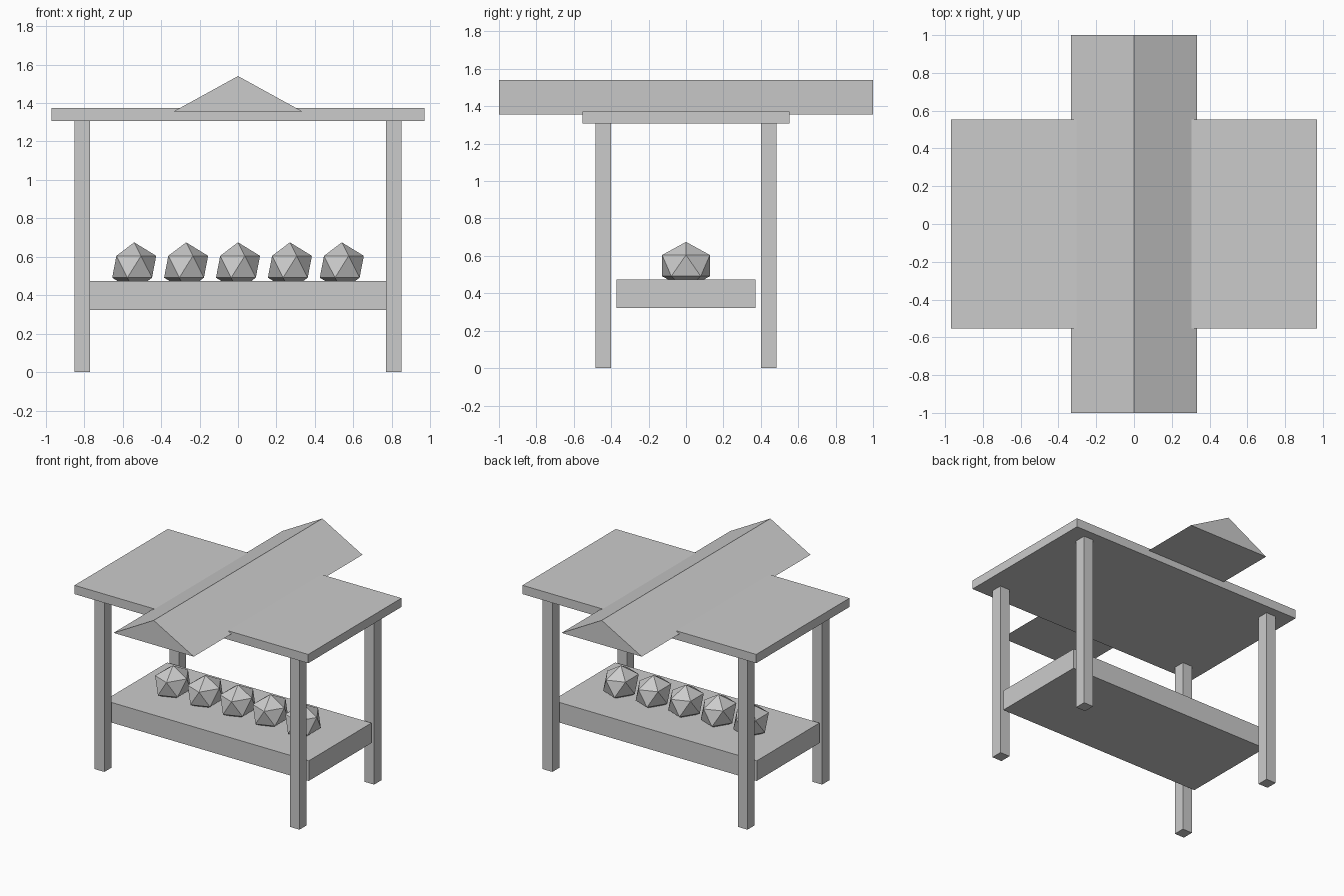
import bpy
import bmesh
from mathutils import Matrix, Vector

cube = bpy.data.objects.get("Cube")
if cube:
    bpy.data.objects.remove(cube, do_unlink=True)

# Single plain grey for the whole stall
grey = bpy.data.materials.new("plain_grey")
grey.use_nodes = True
colour = (0.6, 0.6, 0.6, 1.0)
grey.diffuse_color = colour
grey.node_tree.nodes["Principled BSDF"].inputs["Base Color"].default_value = colour


def add_object(name, bm):
    bmesh.ops.recalc_face_normals(bm, faces=bm.faces)
    mesh = bpy.data.meshes.new(name)
    bm.to_mesh(mesh)
    bm.free()
    mesh.materials.append(grey)
    obj = bpy.data.objects.new(name, mesh)
    bpy.context.collection.objects.link(obj)
    return obj


def add_box(name, low, high):
    low, high = Vector(low), Vector(high)
    bm = bmesh.new()
    bmesh.ops.create_cube(bm, size=1)
    bmesh.ops.scale(bm, vec=high - low, verts=bm.verts)
    bmesh.ops.translate(bm, vec=(low + high) / 2, verts=bm.verts)
    return add_object(name, bm)


def add_prism(name, profile, half_length):
    # Extrude an x-z profile along y
    bm = bmesh.new()
    face = bm.faces.new([bm.verts.new((x, -half_length, z)) for x, z in profile])
    result = bmesh.ops.extrude_face_region(bm, geom=[face])
    moved = [v for v in result["geom"] if isinstance(v, bmesh.types.BMVert)]
    bmesh.ops.translate(bm, vec=(0, 2 * half_length, 0), verts=moved)
    return add_object(name, bm)


# Four corner legs
for side, sx in (("left", 1), ("right", -1)):
    for end, sy in (("front", -1), ("back", 1)):
        xs = sorted((sx * 0.77, sx * 0.85))
        ys = sorted((sy * 0.40, sy * 0.485))
        add_box(f"{end}_{side}_leg", (xs[0], ys[0], 0), (xs[1], ys[1], 1.32))

# Counter shelf and flat canopy
add_box("shelf", (-0.848, -0.372, 0.322), (0.848, 0.372, 0.473))
add_box("canopy", (-0.97, -0.553, 1.307), (0.97, 0.553, 1.373))

# Ridge running front to back across the canopy
add_prism("roof_ridge", [(-0.333, 1.357), (0.333, 1.357), (0, 1.54)], 1.0)

# Row of faceted goods sunk slightly into the shelf
for i in range(5):
    bm = bmesh.new()
    bmesh.ops.create_icosphere(bm, subdivisions=1, radius=1)
    place = Matrix.Translation(((i - 2) * 0.27, 0, 0.548))
    bm.transform(place @ Matrix.Diagonal((0.128, 0.15, 0.127, 1)))
    add_object(f"goods_{i + 1}", bm)
